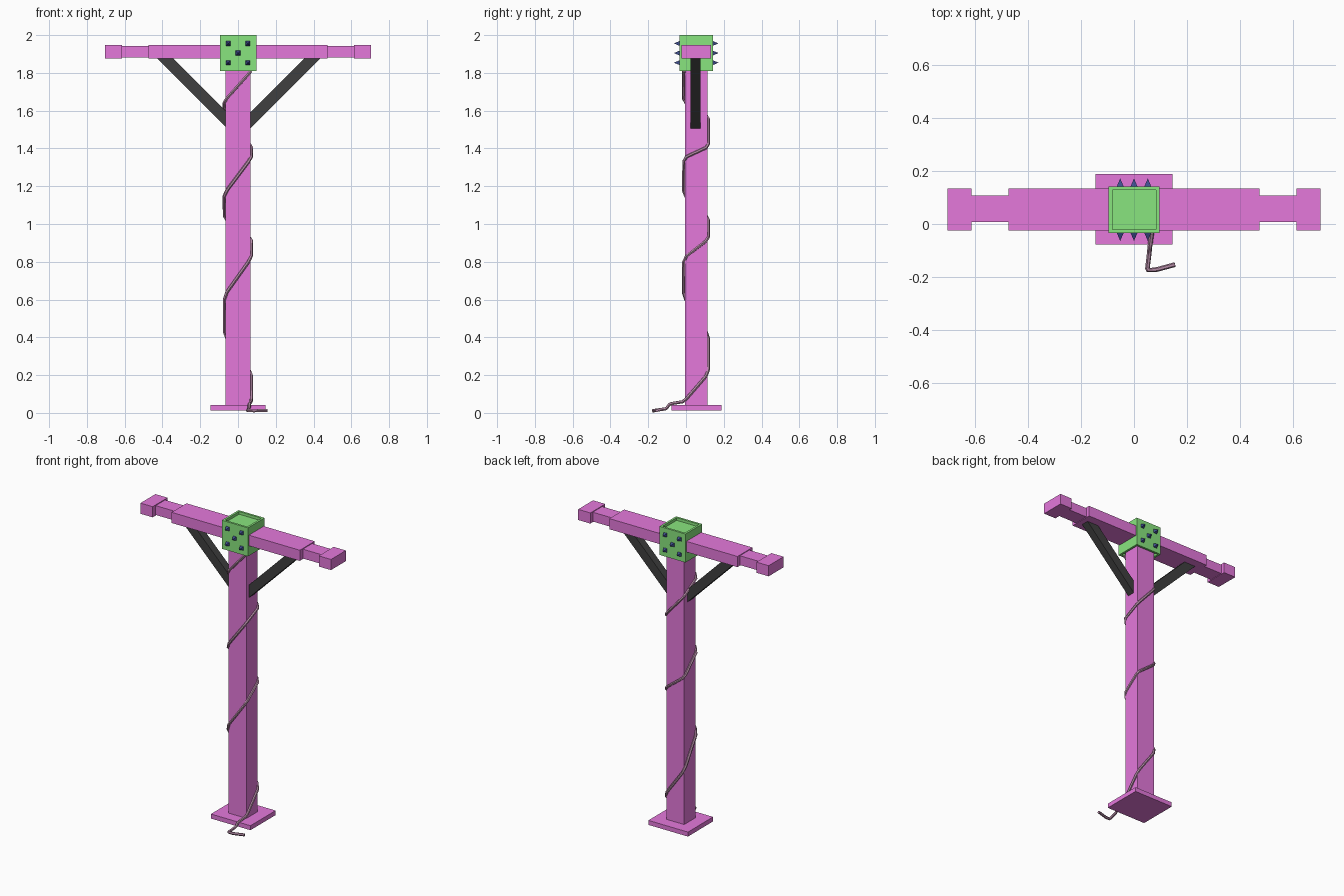
import bpy, bmesh
from math import radians
from mathutils import Vector, Matrix

cube = bpy.data.objects.get("Cube")
if cube:
    bpy.data.objects.remove(cube, do_unlink=True)


def material(name, rgb):
    m = bpy.data.materials.new(name)
    m.use_nodes = True
    m.diffuse_color = (*rgb, 1)
    m.node_tree.nodes["Principled BSDF"].inputs["Base Color"].default_value = (*rgb, 1)
    return m


PINK = material("pink wood", (0.78, 0.19, 0.71))
GREEN = material("green metal", (0.25, 0.78, 0.21))
GREY = material("dark grey brace", (0.05, 0.05, 0.05))
NAVY = material("blue spike", (0.05, 0.075, 0.27))
CORD = material("dusty pink cord", (0.48, 0.27, 0.40))


def finish(name, bm, mat):
    bmesh.ops.recalc_face_normals(bm, faces=bm.faces)
    mesh = bpy.data.meshes.new(name)
    bm.to_mesh(mesh)
    bm.free()
    mesh.materials.append(mat)
    ob = bpy.data.objects.new(name, mesh)
    bpy.context.collection.objects.link(ob)


def box_mesh(low, high):
    bm = bmesh.new()
    low, high = Vector(low), Vector(high)
    place = Matrix.Translation((low + high) / 2) @ Matrix.Diagonal((*(high - low), 1))
    bmesh.ops.create_cube(bm, size=1, matrix=place)
    return bm


def box(name, low, high, mat):
    finish(name, box_mesh(low, high), mat)


# Post and base plate
box("base_plate", (-0.146, -0.077, 0.013), (0.146, 0.188, 0.043), PINK)
box("post", (-0.066, -0.005, 0.03), (0.066, 0.113, 1.9), PINK)

# Crossbeam with a narrow neck and a square cap at each end
box("crossbeam", (-0.473, -0.024, 1.877), (0.473, 0.133, 1.948), PINK)
for side, label in ((1, "left"), (-1, "right")):
    for part, x0, x1, y0, y1, z0, z1 in (
            ("beam_neck", 0.46, 0.62, 0.008, 0.107, 1.881, 1.943),
            ("beam_cap", 0.613, 0.703, -0.024, 0.133, 1.877, 1.948)):
        xs = sorted((side * x0, side * x1))
        box(f"{label}_{part}", (xs[0], y0, z0), (xs[1], y1, z1), PINK)

    # Diagonal brace, a slanted profile extruded in depth
    shift = 0.015 if side > 0 else 0.006
    profile = [(0.045, 1.5), (0.43, 1.885), (0.345, 1.885), (0.045, 1.585)]
    bm = bmesh.new()
    face = bm.faces.new([bm.verts.new((side * (x + shift), 0.024, z)) for x, z in profile])
    ext = bmesh.ops.extrude_face_region(bm, geom=[face])["geom"]
    bmesh.ops.translate(bm, vec=(0, 0.052, 0),
                        verts=[v for v in ext if isinstance(v, bmesh.types.BMVert)])
    finish(f"{label}_brace", bm, GREY)

# Joint block with a flat rim and straight-sided recess on top and underneath
FRONT, BACK = -0.034, 0.142
bm = box_mesh((-0.096, FRONT, 1.81), (0.097, BACK, 2.0))
bm.normal_update()
ends = [f for f in bm.faces if abs(f.normal.z) > 0.9]
bmesh.ops.inset_individual(bm, faces=ends, thickness=0.02)
bmesh.ops.inset_individual(bm, faces=ends, thickness=0, depth=-0.018)
finish("joint_block", bm, GREEN)

# Pyramid spikes in a five-point pattern on the front and back of the block
bm = bmesh.new()
for y, direction in ((FRONT, 1), (BACK, -1)):
    for x, z in ((0, 0), (1, 1), (1, -1), (-1, 1), (-1, -1)):
        place = (Matrix.Translation((0.052 * x, y - direction * 0.015, 1.905 + 0.051 * z))
                 @ Matrix.Rotation(radians(90 * direction), 4, "X")
                 @ Matrix.Rotation(radians(45), 4, "Z"))
        bmesh.ops.create_cone(bm, cap_ends=True, segments=4, radius1=0.018,
                              radius2=0, depth=0.03, matrix=place)
finish("block_spikes", bm, NAVY)

# Cord: loose tail on the ground, then wound round the corners of the post
corners = [(0.07, -0.011), (0.072, 0.119), (-0.072, 0.119), (-0.073, -0.014)]
heights = [0.06, 0.21, 0.41, 0.62, 0.82, 0.92, 1.03, 1.16, 1.35, 1.41, 1.57, 1.65, 1.81]
path = [Vector(p) for p in ((0.155, -0.153, 0.013), (0.085, -0.172, 0.011),
                            (0.05, -0.174, 0.012), (0.058, -0.105, 0.022),
                            (0.06, -0.085, 0.048))]
path += [Vector((*corners[i % 4], z)) for i, z in enumerate(heights)]
rounded = [path[0]]
for a, b, c in zip(path, path[1:], path[2:]):
    rounded += [b.lerp(a, 0.1), b.lerp(c, 0.1)]
rounded.append(path[-1])

curve = bpy.data.curves.new("cord", "CURVE")
curve.dimensions = "3D"
curve.bevel_depth = 0.009
curve.bevel_resolution = 1
curve.use_fill_caps = True
spline = curve.splines.new("POLY")
spline.points.add(len(rounded) - 1)
for point, co in zip(spline.points, rounded):
    point.co = (*co, 1)
curve.materials.append(CORD)
cord = bpy.data.objects.new("cord", curve)
bpy.context.collection.objects.link(cord)

# Turn the cord into a mesh with smooth sides
bpy.ops.object.select_all(action="DESELECT")
cord.select_set(True)
bpy.context.view_layer.objects.active = cord
bpy.ops.object.convert(target="MESH")
bpy.ops.object.shade_smooth_by_angle(angle=radians(50))
